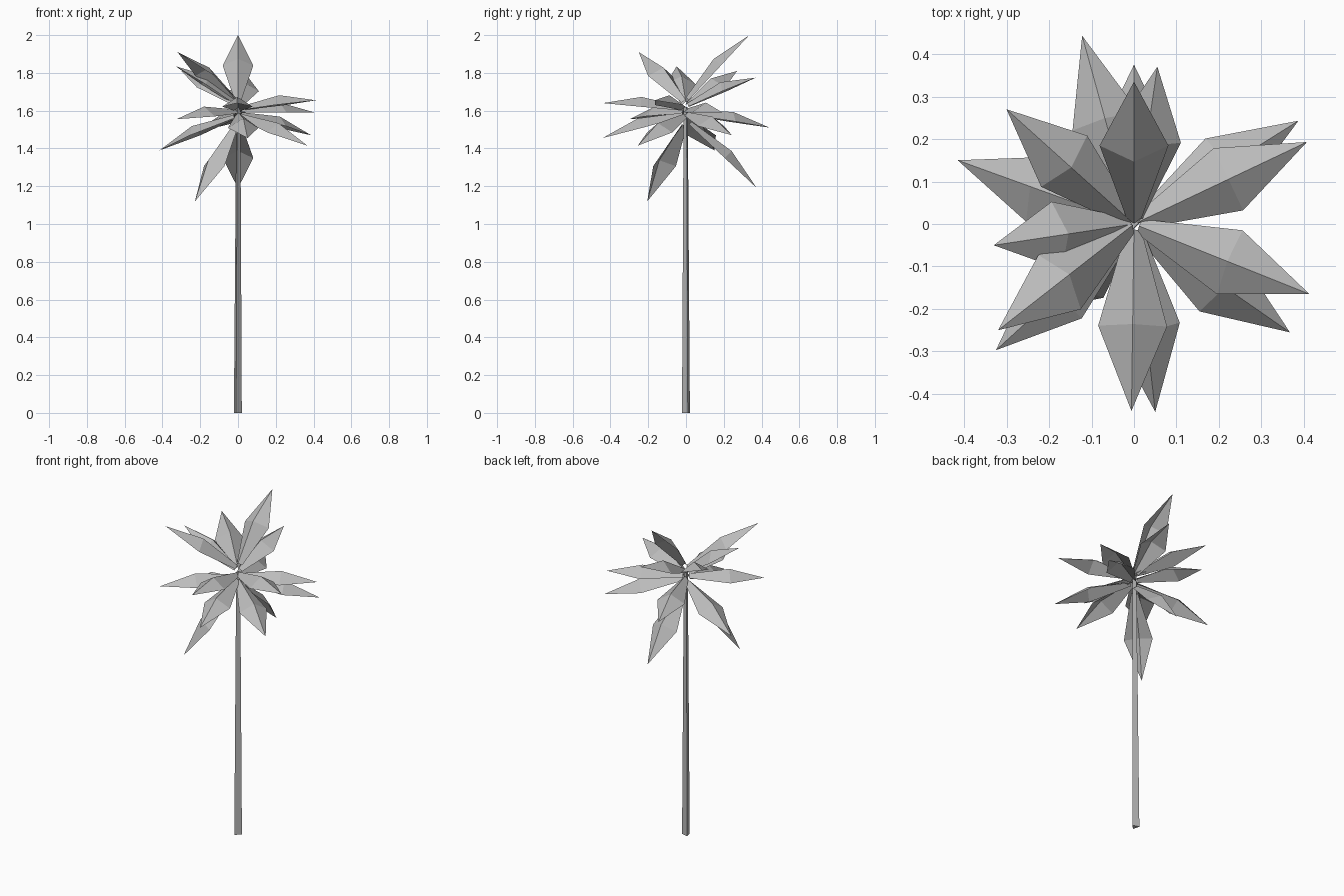
import bpy
from math import radians
from mathutils import Vector

cube = bpy.data.objects.get("Cube")
if cube:
    bpy.data.objects.remove(cube)

grey = bpy.data.materials.new("plain_grey")
grey.use_nodes = True
grey.diffuse_color = (0.5, 0.5, 0.5, 1)
shader = grey.node_tree.nodes["Principled BSDF"]
shader.inputs["Base Color"].default_value = grey.diffuse_color
shader.inputs["Roughness"].default_value = 0.9


def add_mesh(name, verts, faces):
    mesh = bpy.data.meshes.new(name)
    mesh.from_pydata(verts, [], faces)
    mesh.materials.append(grey)
    obj = bpy.data.objects.new(name, mesh)
    bpy.context.collection.objects.link(obj)
    return obj


# Trunk: slim tapered three-sided pole, one flat side to the front left
def trunk_ring(radius, z, x, y):
    ring = []
    for angle in (15, 135, 255):
        corner = Vector((radius, 0, 0))
        corner.rotate(Vector((1, 0)).to_3d().rotation_difference(
            Vector((1, 0, 0))))
        ring.append(Vector((x, y, z)) + spin(corner, angle))
    return ring


def spin(vector, degrees):
    from mathutils import Matrix
    return Matrix.Rotation(radians(degrees), 3, "Z") @ vector


def build_trunk():
    verts = trunk_ring(0.025, 0, -0.004, 0.003) + trunk_ring(0.013, 1.62, 0, 0)
    sides = [(i, (i + 1) % 3, (i + 1) % 3 + 3, i + 3) for i in range(3)]
    add_mesh("trunk", verts, sides + [(2, 1, 0), (3, 4, 5)])


build_trunk()


# Leaf: folded sheet, raised along the midrib and widest past halfway
def add_leaf(name, tip, half_width=0.081, ridge=0.052):
    tip = Vector(tip)
    out = Vector((tip.x, tip.y, 0)).normalized()
    base = out * 0.015
    base.z = 1.592 + 0.16 * (tip.z - 1.592)
    along = (tip - base).normalized()
    side = along.cross(Vector((0, 0, 1))).normalized()
    up = side.cross(along)
    middle = base.lerp(tip, 0.53)
    verts = [base - side * 0.018, base + up * 0.02, base + side * 0.018,
             middle - side * half_width, middle + up * ridge,
             middle + side * half_width, tip]
    faces = [(3, 4, 1, 0), (4, 5, 2, 1), (6, 4, 3), (6, 5, 4)]
    leaf = add_mesh(name, verts, faces)
    # Outward normals follow the raised side
    if leaf.data.polygons[0].normal.dot(up) < 0:
        leaf.data.flip_normals()


# Leaf tips, upper tier to lower tier
tips = [
    (0.0, 0.335, 2.0), (-0.32, -0.25, 1.91), (-0.33, -0.05, 1.835),
    (-0.3, 0.27, 1.81), (0.055, 0.37, 1.775), (0.413, -0.165, 1.655),
    (-0.006, -0.44, 1.64), (0.407, 0.193, 1.59),
    (-0.325, -0.297, 1.555), (-0.122, 0.443, 1.51), (0.387, 0.243, 1.47),
    (0.05, -0.442, 1.455), (0.367, -0.255, 1.415), (-0.415, 0.15, 1.39),
    (0.0, 0.375, 1.19), (-0.228, -0.205, 1.12),
]
for i, tip in enumerate(tips):
    add_leaf(f"leaf_{i + 1}", tip)
